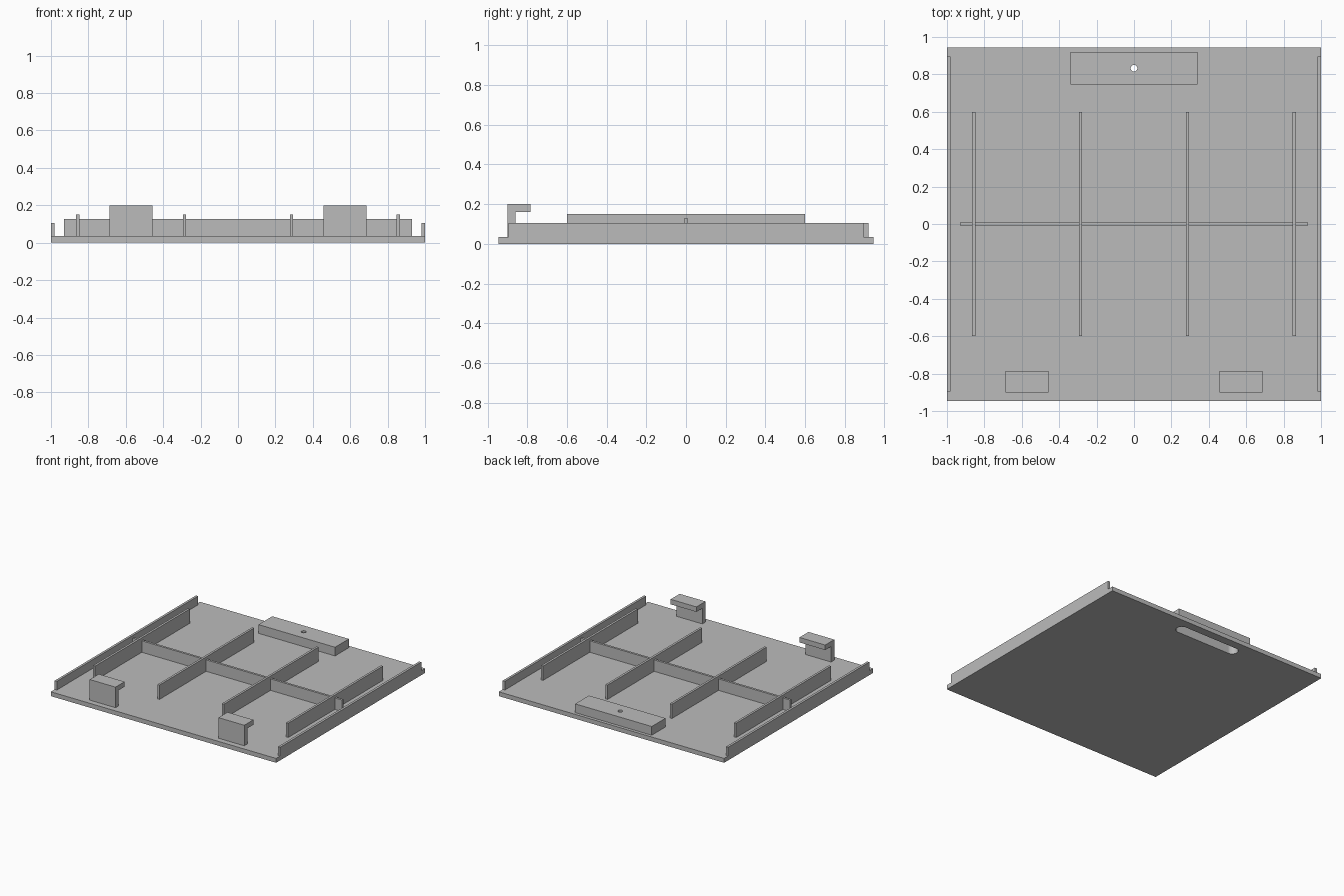
import bpy
import bmesh
import math

default = bpy.data.objects.get("Cube")
if default:
    bpy.data.objects.remove(default, do_unlink=True)

grey = bpy.data.materials.new("plain grey")
grey.use_nodes = True
colour = (0.5, 0.5, 0.5, 1)
grey.diffuse_color = colour
grey.node_tree.nodes["Principled BSDF"].inputs["Base Color"].default_value = colour


def extrude_outline(name, points, low, high, axis="z"):
    """Solid made by sweeping an outline: (x, y) along z, or (y, z) along x."""
    bm = bmesh.new()
    place = (lambda p: (p[0], p[1], low)) if axis == "z" else (lambda p: (low, p[0], p[1]))
    face = bm.faces.new([bm.verts.new(place(p)) for p in points])
    swept = bmesh.ops.extrude_face_region(bm, geom=[face])
    moved = [v for v in swept["geom"] if isinstance(v, bmesh.types.BMVert)]
    step = high - low
    bmesh.ops.translate(bm, verts=moved, vec=(0, 0, step) if axis == "z" else (step, 0, 0))
    bmesh.ops.recalc_face_normals(bm, faces=bm.faces)
    mesh = bpy.data.meshes.new(name)
    bm.to_mesh(mesh)
    bm.free()
    mesh.materials.append(grey)
    obj = bpy.data.objects.new(name, mesh)
    bpy.context.collection.objects.link(obj)
    return obj


def box(name, x0, x1, y0, y1, z0, z1):
    return extrude_outline(name, [(x0, y0), (x1, y0), (x1, y1), (x0, y1)], z0, z1)


def stadium(half_straight, radius, cy, steps=16):
    """Round-ended slot outline; a zero straight length gives a circle."""
    points = []
    for side in (1, -1):
        for i in range(steps + (half_straight > 0)):
            a = math.pi * i / steps - side * math.pi / 2
            points.append((side * half_straight + radius * math.cos(a),
                           cy + radius * math.sin(a)))
    return points


def cut(obj, cutter):
    mod = obj.modifiers.new("cut", "BOOLEAN")
    mod.operation = "DIFFERENCE"
    mod.solver = "EXACT"
    mod.object = cutter
    cutter.hide_render = True
    cutter.hide_set(True)


TOP = 0.035
HANDLE_Y = 0.833

# Base panel and the raised handle block at the back
panel = box("base_panel", -1, 1, -0.945, 0.945, 0, TOP)
handle = box("handle_block", -0.34, 0.34, 0.745, 0.92, TOP, 0.105)

# Finger slot from below, with a small hole through the block
slot = extrude_outline("slot_cutter", stadium(0.24, 0.045, HANDLE_Y), -0.1, 0.07)
hole = extrude_outline("hole_cutter", stadium(0, 0.018, HANDLE_Y), 0.05, 0.2)
cut(panel, slot)
cut(handle, slot)
cut(handle, hole)

# Stiffening ribs
for i, x in enumerate((-0.857, -0.286, 0.286, 0.857)):
    box(f"long_rib_{i + 1}", x - 0.009, x + 0.009, -0.6, 0.6, TOP, 0.15)
box("cross_rib", -0.93, 0.93, -0.009, 0.009, TOP, 0.127)

# Side rails and front hooks
hook_profile = [(-0.9, TOP), (-0.86, TOP), (-0.86, 0.16),
                (-0.785, 0.16), (-0.785, 0.2), (-0.9, 0.2)]
for side, s in (("left", 1), ("right", -1)):
    x0, x1 = sorted((0.981 * s, s))
    box(f"{side}_rail", x0, x1, -0.895, 0.895, TOP, 0.105)
    x0, x1 = sorted((0.457 * s, 0.686 * s))
    extrude_outline(f"{side}_hook", hook_profile, x0, x1, axis="x")
